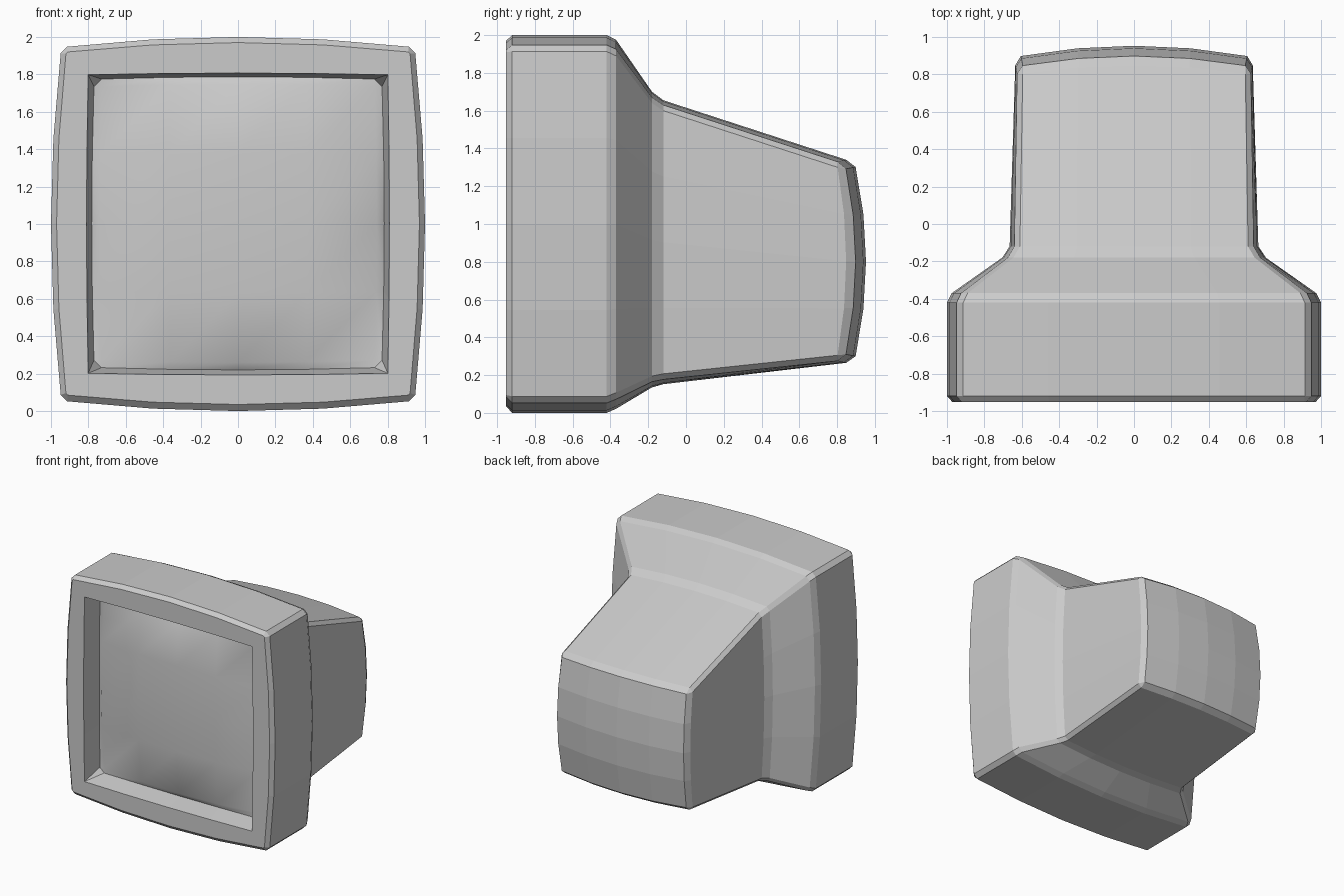
import bpy, bmesh

if "Cube" in bpy.data.objects:
    bpy.data.objects.remove(bpy.data.objects["Cube"])

STEPS = [-1, -0.5, 0, 0.5, 1]


def ring(bm, y, hx, zb, zt, bow, c=0.0, dome=0.0):
    """Square loop with bowed sides and clipped corners; dome bends it along y."""
    h, cz, pts = (zt - zb) / 2, (zt + zb) / 2, []
    for t in STEPS:
        pts.append((hx - bow * t * t, t * (h - bow - c)))
    for t in STEPS:
        pts.append((-t * (hx - bow - c), h - bow * t * t))
    pts += [(-x, -z) for x, z in pts]
    return [bm.verts.new((x, y - dome * ((x / hx) ** 2 + (z / h) ** 2), z + cz))
            for x, z in pts]


def cap(bm, y, hx, zb, zt, bow, dome):
    """Domed grid whose rim matches a ring without clipped corners."""
    h, cz = (zt - zb) / 2, (zt + zb) / 2
    rows = []
    for t in STEPS:
        row = []
        for s in STEPS:
            x, z = s * (hx - bow * t * t), t * (h - bow * s * s)
            row.append(bm.verts.new(
                (x, y - dome * ((x / hx) ** 2 + (z / h) ** 2), z + cz)))
        rows.append(row)
    for i in range(4):
        for j in range(4):
            bm.faces.new((rows[i][j], rows[i][j + 1], rows[i + 1][j + 1], rows[i + 1][j]))


def loft(bm, specs):
    loops = [ring(bm, *s) for s in specs]
    for a, b in zip(loops, loops[1:]):
        for i in range(len(a)):
            j = (i + 1) % len(a)
            bm.faces.new((a[i], a[j], b[j], b[i]))


def finish(bm, name):
    bmesh.ops.remove_doubles(bm, verts=bm.verts, dist=0.0005)
    bmesh.ops.recalc_face_normals(bm, faces=bm.faces)
    me = bpy.data.meshes.new(name)
    bm.to_mesh(me)
    bm.free()
    ob = bpy.data.objects.new(name, me)
    bpy.context.collection.objects.link(ob)
    return ob


# casing: recess wall, front frame, flared shoulder, tapering rear, domed back
bm = bmesh.new()
back = (0.953, 0.605, 0.30, 1.302, 0.01)
loft(bm, [
    (-0.765, 0.782, 0.220, 1.787, 0.012, 0.04, 0.012),
    (-0.953, 0.81, 0.193, 1.807, 0.009),
    (-0.953, 0.97, 0.035, 1.970, 0.05, 0.01),
    (-0.92, 1.0, 0.0, 2.0, 0.052, 0.035),
    (-0.42, 1.0, 0.0, 2.0, 0.052, 0.035),
    (-0.37, 0.975, 0.022, 1.975, 0.05, 0.035),
    (-0.18, 0.705, 0.135, 1.70, 0.03, 0.03),
    (-0.12, 0.665, 0.152, 1.655, 0.025, 0.03),
    (0.903, 0.635, 0.265, 1.34, 0.01, 0.03, 0.055),
    back + (0.0, 0.055),
])
cap(bm, *back, 0.055)
finish(bm, "casing")

# screen: convex glass at the bottom of the recess, facing the front
bm = bmesh.new()
glass = (-0.85, 0.742, 0.260, 1.747, 0.012)
loft(bm, [
    (-0.765, 0.782, 0.220, 1.787, 0.012, 0.04, 0.012),
    glass + (0.0, -0.038),
])
cap(bm, *glass, -0.038)
screen = finish(bm, "screen")
for f in screen.data.polygons:
    f.use_smooth = True
# open sheet: make sure the glass faces forward
if sum(p.normal.y for p in screen.data.polygons) > 0:
    screen.data.flip_normals()
